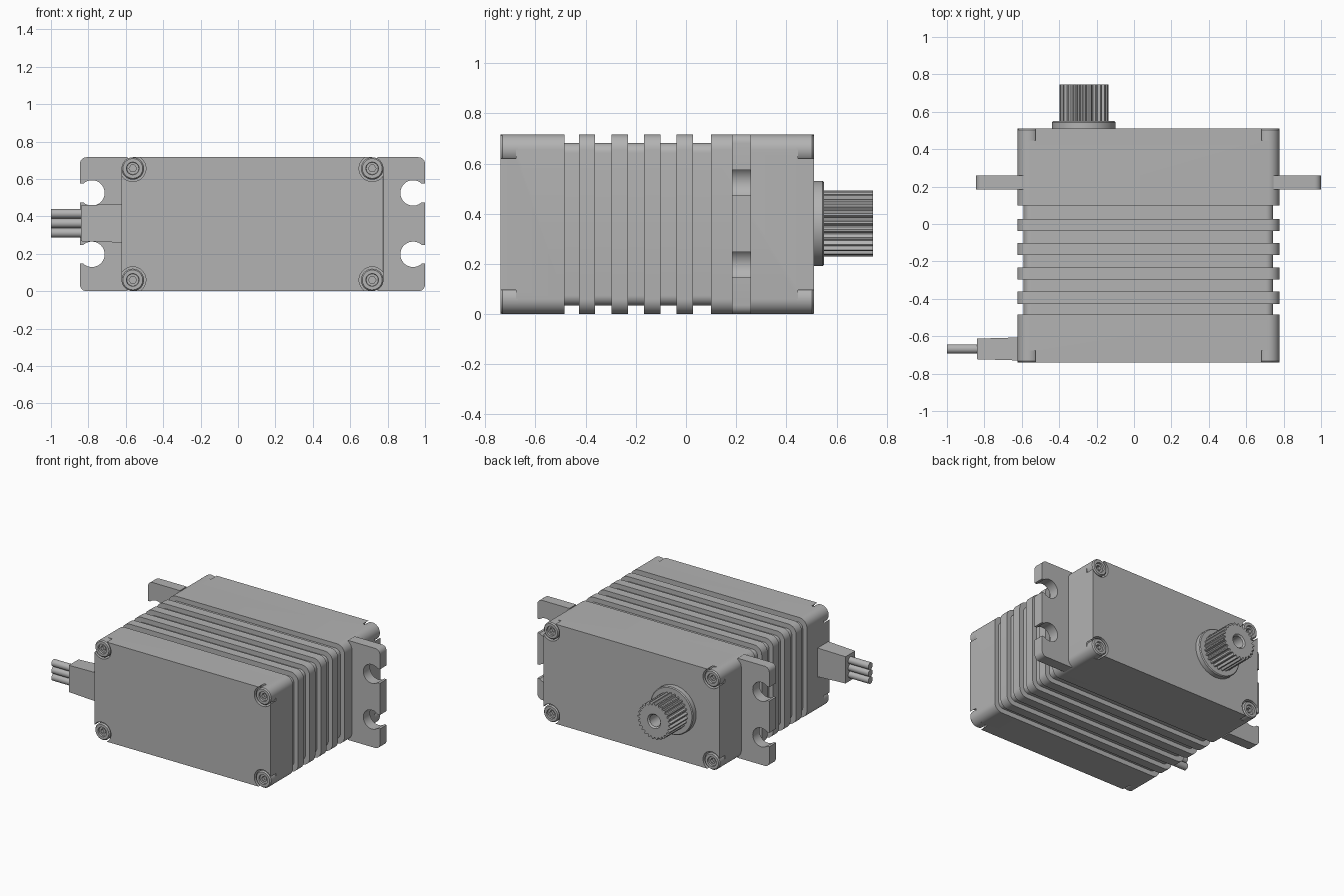
import bpy, bmesh, math
from mathutils import Vector

old = bpy.data.objects.get("Cube")
if old:
    bpy.data.objects.remove(old, do_unlink=True)

grey = bpy.data.materials.new("plain_grey")
grey.use_nodes = True
grey.diffuse_color = (0.45, 0.45, 0.45, 1)
grey.node_tree.nodes["Principled BSDF"].inputs["Base Color"].default_value = (0.45, 0.45, 0.45, 1)

MID_X, HEIGHT = 0.0775, 0.716
MID_Z = HEIGHT / 2
HALF_W = 0.7
FRONT, BACK = -0.74, 0.51


def finish(name, bm, angle=35):
    bmesh.ops.recalc_face_normals(bm, faces=bm.faces)
    mesh = bpy.data.meshes.new(name)
    bm.to_mesh(mesh)
    bm.free()
    mesh.materials.append(grey)
    ob = bpy.data.objects.new(name, mesh)
    bpy.context.collection.objects.link(ob)
    smooth(ob, angle)
    return ob


def smooth(ob, angle=35):
    bpy.ops.object.select_all(action="DESELECT")
    bpy.context.view_layer.objects.active = ob
    ob.select_set(True)
    bpy.ops.object.shade_smooth_by_angle(angle=math.radians(angle))


def block(name, y0, y1, half_w, half_h, radius, end=None):
    """Box with rounded long edges; 'end' softens one edge of its +x side."""
    bm = bmesh.new()
    bmesh.ops.create_cube(bm, size=1)
    for v in bm.verts:
        v.co = Vector((MID_X + v.co.x * 2 * half_w, (y0 + y1) / 2 + v.co.y * (y1 - y0),
                       MID_Z + v.co.z * 2 * half_h))
    along = [e for e in bm.edges if abs(e.verts[0].co.y - e.verts[1].co.y) > 1e-4]
    bmesh.ops.bevel(bm, geom=along, offset=radius, segments=8, profile=0.5, affect="EDGES")
    if end is not None:
        rim = [e for e in bm.edges if all(abs(v.co.y - end) < 1e-4 for v in e.verts)
               and all(v.co.x > MID_X + half_w - 1e-3 for v in e.verts)
               and e.calc_length() > half_h]
        bmesh.ops.bevel(bm, geom=rim, offset=0.025, segments=6, profile=0.5, affect="EDGES")
    return finish(name, bm)


def turned(name, x, z, y, facing, profile, segments=32, shape=None):
    """Turn a (radius, depth) profile about a line along y; shape may vary a ring."""
    bm = bmesh.new()
    rings = []
    for i, (r, d) in enumerate(profile):
        ring = []
        for k in range(segments):
            a = math.tau * k / segments
            rr = shape(i, k, a, r) if shape else r
            ring.append(bm.verts.new((x + rr * math.cos(a), y + facing * d, z + rr * math.sin(a))))
        rings.append(ring)
    for lo, hi in zip(rings, rings[1:]):
        for k in range(segments):
            n = (k + 1) % segments
            bm.faces.new((lo[k], lo[n], hi[n], hi[k]))
    bm.faces.new(rings[0])
    bm.faces.new(rings[-1])
    return finish(name, bm)


# Case: two end housings, a slimmer core and the cooling ribs
front_housing = block("front_housing", FRONT, -0.485, HALF_W, MID_Z, 0.06, FRONT)
back_housing = block("back_housing", 0.1, BACK, HALF_W, MID_Z, 0.06, BACK)
block("core", -0.5, 0.12, HALF_W - 0.033, MID_Z - 0.034, 0.04)
for i in range(4):
    y = -0.427 + 0.13 * i
    block(f"cooling_rib_{i + 1}", y, y + 0.065, HALF_W, MID_Z, 0.06)


def hex_socket(i, k, a, r):
    """Rings from the socket rim inward become hexagons."""
    if i < 5:
        return r
    third = math.pi / 3
    return r * math.cos(third / 2) / math.cos(a % third - third / 2)


# Corner pockets with socket screws at both ends
SCREW = [(0.06, -0.07), (0.06, -0.008), (0.053, 0), (0.034, 0), (0.032, -0.012),
         (0.02, -0.012), (0.02, -0.035)]
for housing, y, facing in ((front_housing, FRONT, -1), (back_housing, BACK, 1)):
    side = "front" if facing < 0 else "back"
    for sx in (-1, 1):
        for sz in (-1, 1):
            x, z = MID_X + sx * (HALF_W - 0.06), MID_Z + sz * (MID_Z - 0.06)
            cutter = turned("pocket_cutter", x, z, y, facing, [(0.07, -0.063), (0.07, 0.05)], 48)
            cutter.hide_render = True
            mod = housing.modifiers.new("pocket", "BOOLEAN")
            mod.object, mod.operation, mod.solver = cutter, "DIFFERENCE", "EXACT"
            bpy.context.view_layer.objects.active = housing
            bpy.ops.object.modifier_apply(modifier=mod.name)
            bpy.data.objects.remove(cutter, do_unlink=True)
            name = f"{side}_screw_{'left' if sx > 0 else 'right'}_{'upper' if sz > 0 else 'lower'}"
            turned(name, x, z, y, facing, SCREW, 36, hex_socket)
    smooth(housing)


def arc(cx, cz, r, start, stop, steps):
    return [(cx + r * math.cos(math.radians(start + (stop - start) * i / steps)),
             cz + r * math.sin(math.radians(start + (stop - start) * i / steps)))
            for i in range(steps + 1)]


# Mounting lugs: plates with two keyhole notches open to the outside
def lug(name, side):
    inner, outer, corner = 0.668, 0.9225, 0.035
    outline = [(inner, 0)] + arc(outer - corner, corner, corner, -90, 0, 6)
    open_angle = math.degrees(math.asin(0.05 / 0.068))
    for z in (0.197, 0.525):
        outline.append((outer, z - 0.05))
        outline += arc(outer - 0.064, z, 0.068, -open_angle, open_angle - 360, 28)
        outline.append((outer, z + 0.05))
    outline += arc(outer - corner, HEIGHT - corner, corner, 0, 90, 6) + [(inner, HEIGHT)]
    bm = bmesh.new()
    face = bm.faces.new([bm.verts.new((MID_X + side * u, 0.184, z)) for u, z in outline])
    made = bmesh.ops.extrude_face_region(bm, geom=[face])["geom"]
    bmesh.ops.translate(bm, vec=(0, 0.076, 0),
                        verts=[g for g in made if isinstance(g, bmesh.types.BMVert)])
    finish(name, bm)


lug("left_mounting_lug", 1)
lug("right_mounting_lug", -1)

# Output: collar and splined shaft with a bored centre
SHAFT_X, SHAFT_Z = -0.268, 0.361
turned("shaft_collar", SHAFT_X, SHAFT_Z, BACK, 1,
       [(0.17, -0.02), (0.17, 0.034), (0.164, 0.04), (0.1, 0.04)], 48)


def spline(i, k, a, r):
    return r - 0.016 if i < 2 and k % 4 > 1 else r


turned("splined_shaft", SHAFT_X, SHAFT_Z, BACK, 1,
       [(0.131, 0.02), (0.131, 0.235), (0.052, 0.235), (0.042, 0.225), (0.042, 0.12)],
       100, spline)

# Cable: tapered strain relief and three wires
bm = bmesh.new()
bmesh.ops.create_cube(bm, size=1)
for v in bm.verts:
    tip = v.co.x < 0
    v.co = Vector((-0.84 if tip else -0.6, -0.668 + v.co.y * (0.11 if tip else 0.124),
                   0.363 + v.co.z * (0.192 if tip else 0.208)))
finish("strain_relief", bm)
for i in range(3):
    bm = bmesh.new()
    bmesh.ops.create_cone(bm, cap_ends=True, segments=24, radius1=0.025, radius2=0.025, depth=0.18)
    for v in bm.verts:
        v.co = Vector((-0.91 + v.co.z, -0.668 + v.co.x, 0.312 + 0.051 * i + v.co.y))
    finish(f"wire_{i + 1}", bm)
